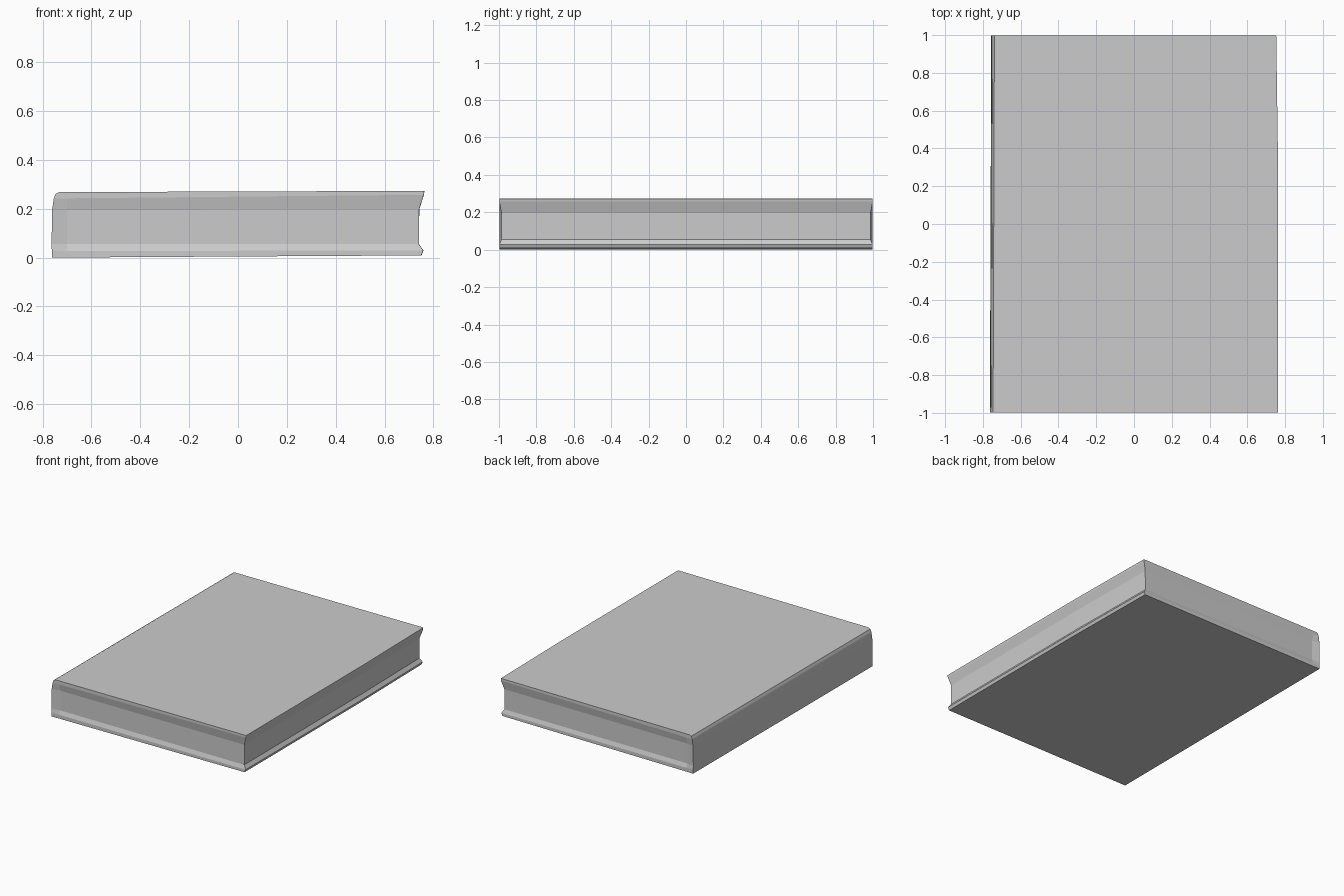
import bpy, bmesh

if "Cube" in bpy.data.objects:
    bpy.data.objects.remove(bpy.data.objects["Cube"])

# Horizontal slices of the closed book, bottom to top:
# (z at spine, z at fore edge, spine x, fore edge x, half length of the end faces)
SLICES = [
    (0.003, 0.012, -0.759, 0.750, 0.997),   # underside of lower cover
    (0.030, 0.032, -0.760, 0.758, 0.997),   # lower cover lip
    (0.058, 0.058, -0.761, 0.740, 0.987),   # page block starts
    (0.198, 0.200, -0.759, 0.741, 0.987),   # page block ends
    (0.245, 0.260, -0.752, 0.760, 0.998),   # upper cover lip
    (0.264, 0.275, -0.744, 0.762, 0.998),   # top edge of upper cover
    (0.271, 0.276, -0.730, 0.760, 0.998),   # rounded spine shoulder
]
SPINE_CAP = -0.700    # pages begin behind the flush spine end


def ring(bm, s):
    """One closed slice, counter-clockwise seen from above."""
    zs, zf, xs, xf, half = s
    pts = [(xs - 0.002, -0.998), (SPINE_CAP, -half), (xf, -half),
           (xf + 0.001, 0.3), (xf - 0.009, half), (SPINE_CAP, half),
           (xs + 0.005, 0.998), (xs, -0.45)]
    return [bm.verts.new((x, y, zs + (zf - zs) * (x - xs) / (xf - xs)))
            for x, y in pts]


# Book body: covers, spine and recessed pages as one closed shell
bm = bmesh.new()
rings = [ring(bm, s) for s in SLICES]
for a, b in zip(rings, rings[1:]):
    for i in range(len(a)):
        j = (i + 1) % len(a)
        bm.faces.new((a[i], a[j], b[j], b[i]))
bm.faces.new(rings[0][::-1])
bm.faces.new(rings[-1])
bmesh.ops.recalc_face_normals(bm, faces=bm.faces)

# Rest the lowest point on the ground
low = min(v.co.z for v in bm.verts)
bmesh.ops.translate(bm, verts=bm.verts, vec=(0, 0, -low))

mesh = bpy.data.meshes.new("closed_book")
bm.to_mesh(mesh)
bm.free()
book = bpy.data.objects.new("closed_book", mesh)
bpy.context.collection.objects.link(book)
